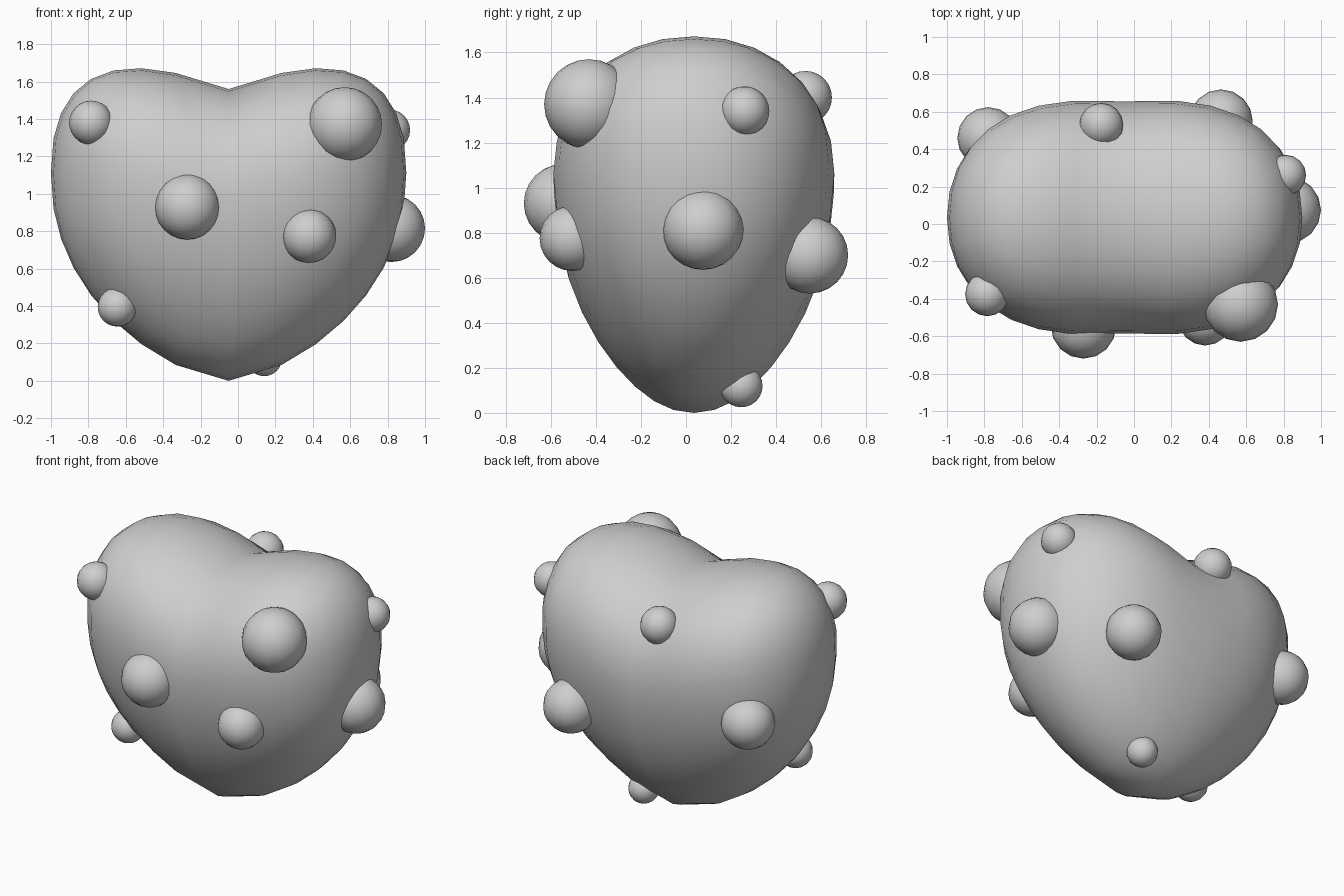
import bpy, bmesh, math
from mathutils import Vector

cube = bpy.data.objects.get("Cube")
if cube:
    bpy.data.objects.remove(cube, do_unlink=True)

GREY = (0.62, 0.62, 0.62, 1)
grey = bpy.data.materials.new("plain_grey")
grey.use_nodes = True
grey.diffuse_color = GREY
grey.node_tree.nodes["Principled BSDF"].inputs["Base Color"].default_value = GREY


def add_object(name, bm, location):
    bmesh.ops.recalc_face_normals(bm, faces=bm.faces[:])
    for face in bm.faces:
        face.smooth = True
    mesh = bpy.data.meshes.new(name)
    bm.to_mesh(mesh)
    bm.free()
    mesh.materials.append(grey)
    obj = bpy.data.objects.new(name, mesh)
    obj.location = location
    bpy.context.collection.objects.link(obj)


# Heart body: rounded box, lifted along |x| into two lobes, narrower in depth at the tip
POWERS = (2.7, 2.1, 2.3)
HALF_WIDTH, HALF_DEPTH, HALF_HEIGHT = 0.95, 0.59, 0.78

bm = bmesh.new()
bmesh.ops.create_cube(bm, size=2)
bmesh.ops.subdivide_edges(bm, edges=bm.edges[:], cuts=7, use_grid_fill=True)
for v in bm.verts:
    n = Vector([math.tan(c * math.pi / 4) for c in v.co]).normalized()
    dx, dy, dz = [math.copysign(abs(c) ** (2 / p), c) for c, p in zip(n, POWERS)]
    x = dx * HALF_WIDTH
    # The crease is sharp at the cleft and rounded at the tip
    low = max(0, -dz)
    rounding = 0.15 * low
    lift = (0.35 + 0.07 * low) * (math.hypot(x, rounding) - rounding)
    z = HALF_HEIGHT * (1 + dz) + lift
    taper = 0.72 + 0.46 * z - 0.10 * z * z
    v.co = (x, dy * HALF_DEPTH * taper, z)
add_object("heart_body", bm, (-0.05, 0.035, 0))

# Round bumps: name, centre, radius
bumps = [
    ("front_upper_left_bump", (0.57, -0.43, 1.37), 0.20),
    ("front_middle_bump", (-0.27, -0.545, 0.93), 0.175),
    ("front_lower_left_bump", (0.38, -0.505, 0.775), 0.145),
    ("front_upper_right_bump", (-0.785, -0.375, 1.38), 0.118),
    ("front_lower_right_bump", (-0.645, -0.235, 0.395), 0.105),
    ("left_side_bump", (0.82, 0.075, 0.815), 0.18),
    ("left_upper_bump", (0.81, 0.26, 1.34), 0.11),
    ("back_upper_bump", (-0.175, 0.53, 1.40), 0.118),
    ("back_left_bump", (0.465, 0.55, 0.70), 0.17),
    ("back_right_bump", (-0.78, 0.46, 0.885), 0.165),
    ("tip_bump", (0.14, 0.245, 0.12), 0.095),
]
for name, centre, radius in bumps:
    bm = bmesh.new()
    bmesh.ops.create_uvsphere(bm, u_segments=16, v_segments=12, radius=radius)
    add_object(name, bm, centre)
